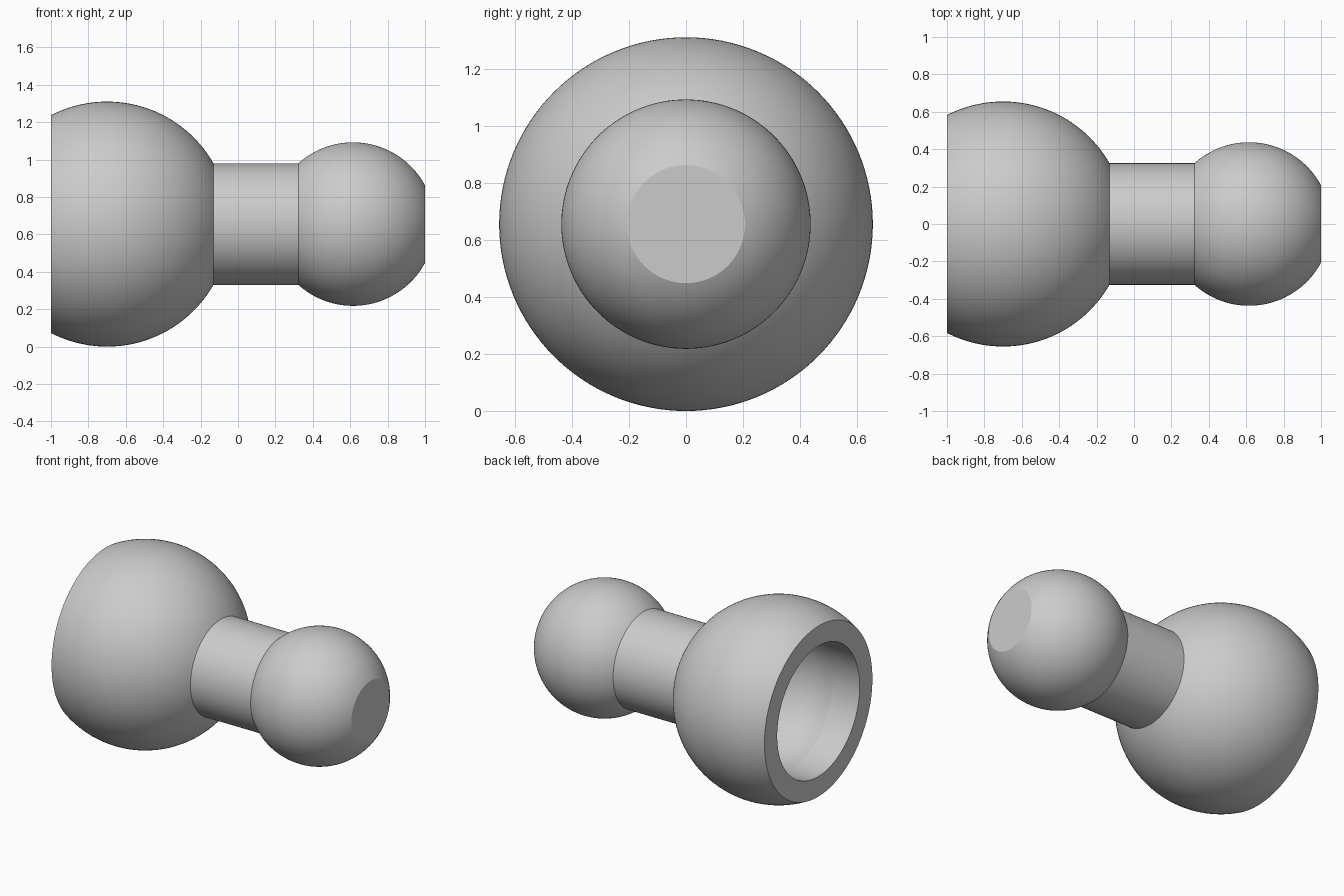
import bpy, bmesh
from math import sqrt, acos, cos, sin, pi, radians
from mathutils import Vector

cube = bpy.data.objects.get("Cube")
if cube:
    bpy.data.objects.remove(cube)

# Main dimensions, all turned about a horizontal axis along x
SOCKET_X, SOCKET_R = -0.70, 0.655
BALL_X, BALL_R = 0.615, 0.437
SHAFT_R = 0.325
CAVITY_R, MOUTH_R = 0.456, 0.445
AXIS_Z = SOCKET_R
SEGMENTS = 128


def arc(cx, r, x0, x1, steps=40):
    """Points (x, radius) on a circle centred on the axis, from x0 to x1."""
    a0 = acos(max(-1, min(1, (x0 - cx) / r)))
    a1 = acos(max(-1, min(1, (x1 - cx) / r)))
    angles = [a0 + (a1 - a0) * i / steps for i in range(steps + 1)]
    return [(cx + r * cos(a), r * sin(a)) for a in angles]


def offset(r, height):
    """Distance along the axis at which a sphere has the given radius."""
    return sqrt(r * r - height * height)


# Profile: round cavity, straight mouth, rim, socket, shaft, ball, flat tip
cavity = arc(SOCKET_X, CAVITY_R, SOCKET_X + CAVITY_R,
             SOCKET_X - offset(CAVITY_R, MOUTH_R))
mouth = [(-1, MOUTH_R)]
socket = arc(SOCKET_X, SOCKET_R, -1, SOCKET_X + offset(SOCKET_R, SHAFT_R))
ball = arc(BALL_X, BALL_R, BALL_X - offset(BALL_R, SHAFT_R), 1)
tip = [(1, 0)]
profile = cavity + mouth + socket + ball + tip

# Turn the profile into one closed body
bm = bmesh.new()
verts = [bm.verts.new((x, 0, r)) for x, r in profile]
edges = [bm.edges.new(pair) for pair in zip(verts, verts[1:])]
bmesh.ops.spin(bm, geom=verts + edges, cent=Vector(), axis=Vector((1, 0, 0)),
               angle=2 * pi, steps=SEGMENTS, use_merge=False)
bmesh.ops.remove_doubles(bm, verts=bm.verts[:], dist=0.0001)
bmesh.ops.recalc_face_normals(bm, faces=bm.faces[:])
bmesh.ops.translate(bm, verts=bm.verts[:], vec=(0, 0, AXIS_Z))

mesh = bpy.data.meshes.new("ball_socket_link")
bm.to_mesh(mesh)
bm.free()
link = bpy.data.objects.new("ball_socket_link", mesh)
bpy.context.collection.objects.link(link)

# Plain grey material
grey = bpy.data.materials.new("plain_grey")
grey.use_nodes = True
colour = (0.6, 0.6, 0.6, 1)
grey.diffuse_color = colour
grey.node_tree.nodes["Principled BSDF"].inputs["Base Color"].default_value = colour
mesh.materials.append(grey)

# Smooth surfaces with crisp creases
bpy.ops.object.select_all(action="DESELECT")
link.select_set(True)
bpy.context.view_layer.objects.active = link
bpy.ops.object.shade_smooth_by_angle(angle=radians(10))
